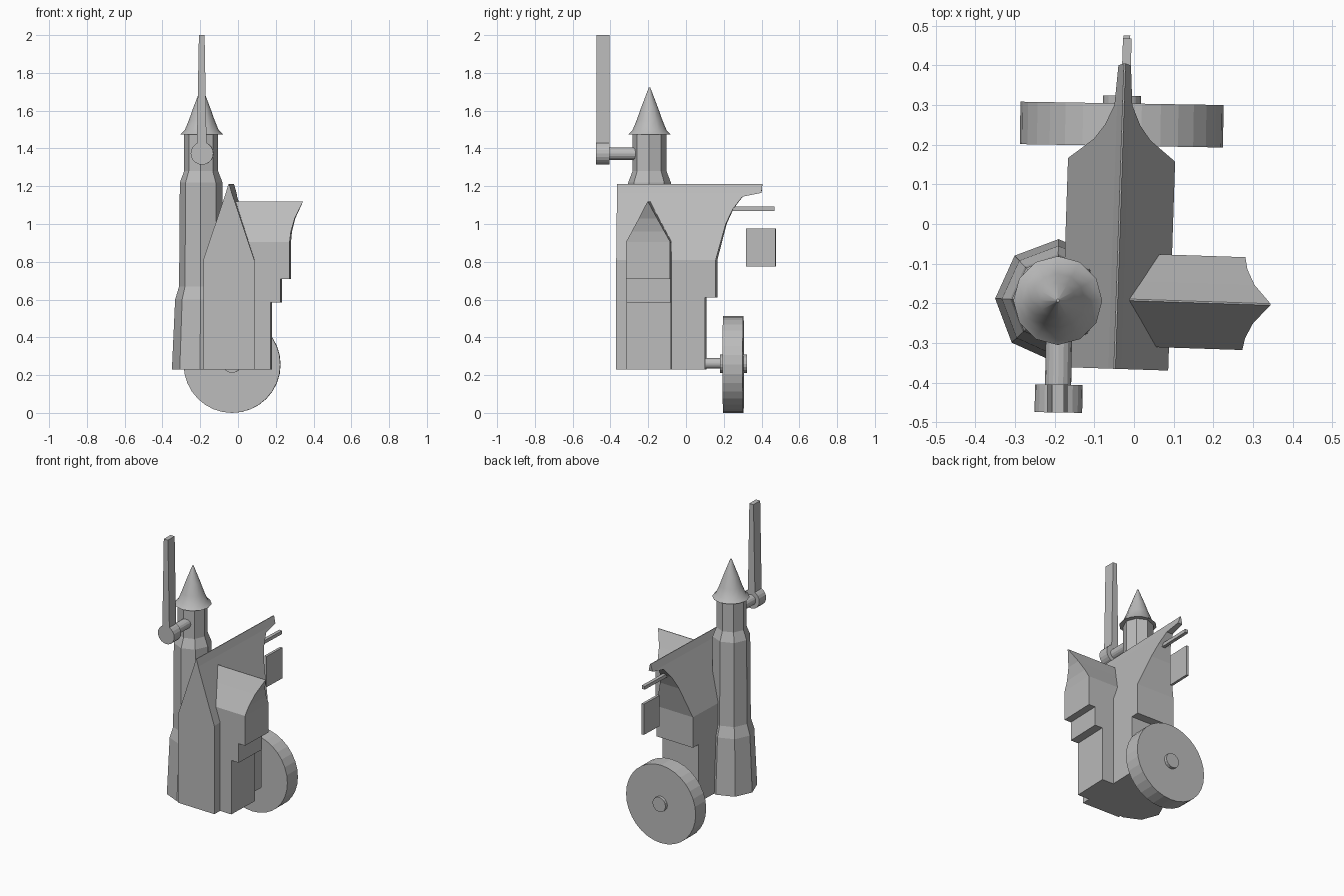
import bpy, bmesh, math
from mathutils import Matrix, Vector

if "Cube" in bpy.data.objects:
    bpy.data.objects.remove(bpy.data.objects["Cube"])

TURN = math.radians(-1.9)          # whole building sits slightly turned
stone = bpy.data.materials.new("plain grey")
stone.diffuse_color = (0.5, 0.5, 0.5, 1)
stone.use_nodes = True
stone.node_tree.nodes["Principled BSDF"].inputs["Base Color"].default_value = stone.diffuse_color


def finish(name, bm, loc=(0, 0, 0), turn=0.0, smooth=False):
    bmesh.ops.recalc_face_normals(bm, faces=bm.faces)
    me = bpy.data.meshes.new(name)
    bm.to_mesh(me)
    bm.free()
    me.materials.append(stone)
    ob = bpy.data.objects.new(name, me)
    ob.location = loc
    ob.rotation_euler.z = turn
    bpy.context.collection.objects.link(ob)
    if smooth:
        bpy.ops.object.select_all(action='DESELECT')
        ob.select_set(True)
        bpy.context.view_layer.objects.active = ob
        bpy.ops.object.shade_smooth_by_angle(angle=math.radians(35))
    return ob


def loft(rings):
    """Skin a stack of equal-length point rings and cap both ends."""
    bm = bmesh.new()
    vs = [[bm.verts.new(p) for p in r] for r in rings]
    n = len(vs[0])
    for a, b in zip(vs, vs[1:]):
        for i in range(n):
            j = (i + 1) % n
            bm.faces.new((a[i], a[j], b[j], b[i]))
    bm.faces.new(vs[0])
    bm.faces.new(vs[-1])
    return bm


def gabled(name, levels, start, loc, turn):
    """House block along local +y; levels are (z, half width, end y)."""
    rings = [[(-w, start, z), (w, start, z), (w, e, z), (-w, e, z)]
             for z, w, e in levels]
    return finish(name, loft(rings), loc, turn)


def lathe(name, profile, sides, loc, turn=0.0, smooth=False):
    rings = [[(r * math.cos(2 * math.pi * i / sides),
               r * math.sin(2 * math.pi * i / sides), z) for i in range(sides)]
             for r, z in profile]
    return finish(name, loft(rings), loc, turn, smooth)


def rod(name, x, z, r, y0, y1, sides):
    """Cylinder lying along y."""
    bm = bmesh.new()
    bmesh.ops.create_cone(bm, cap_ends=True, segments=sides, radius1=r,
                          radius2=r, depth=y1 - y0,
                          matrix=Matrix.Rotation(math.pi / 2, 4, 'X'))
    return finish(name, bm, (x, (y0 + y1) / 2, z), TURN / 2)


def box(name, lo, hi):
    lo, hi = Vector(lo), Vector(hi)
    bm = bmesh.new()
    bmesh.ops.create_cube(bm, size=1, matrix=Matrix.Diagonal((*(hi - lo), 1)))
    return finish(name, bm, (lo + hi) / 2, TURN)


def roof_half(z, half, eave, ridge):
    return max(0.002, half * min(1, (ridge - z) / (ridge - eave)))


# main hall with stepped overhang and flared back gable
hall = [(0.23, 0.105), (0.61, 0.105), (0.61, 0.162), (0.81, 0.162), (1.0, 0.213),
        (1.08, 0.25), (1.145, 0.30), (1.165, 0.40), (1.212, 0.405)]
gabled("main_hall", [(z, roof_half(z, 0.135, 0.81, 1.212), e + 0.19) for z, e in hall],
       -0.175, (-0.043, -0.19, 0), TURN)

# side wing pointing to +x, stepped underneath
wing = [(0.23, 0.175), (0.585, 0.175), (0.585, 0.23), (0.71, 0.23), (0.71, 0.277),
        (0.905, 0.277), (0.96, 0.283), (1.03, 0.302), (1.118, 0.344)]
gabled("side_wing", [(z, roof_half(z, 0.117, 0.905, 1.118), e + 0.043) for z, e in wing],
       0.0, (-0.043, -0.19, 0), TURN - math.pi / 2)

# octagonal tower and its flared roof
lathe("tower", [(0.155, 0.23), (0.138, 0.6), (0.117, 0.67), (0.113, 1.22),
                (0.09, 1.28), (0.09, 1.48)], 8, (-0.195, -0.193, 0), TURN)
lathe("tower_roof", [(0.112, 1.475), (0.09, 1.497), (0.068, 1.55),
                     (0.045, 1.615), (0.004, 1.722)], 12, (-0.192, -0.193, 0), 0, True)

# windmill axle, hub and single tapered blade
rod("windmill_axle", -0.19, 1.372, 0.033, -0.42, -0.24, 16)
rod("windmill_hub", -0.19, 1.374, 0.06, -0.475, -0.405, 20)
blade = [[(-w, -0.035, z), (w, -0.035, z), (w, 0.035, z), (-w, 0.035, z)]
         for w, z in ((0.026, 1.40), (0.015, 2.0))]
finish("windmill_blade", loft(blade), (-0.192, -0.44, 0))

# water wheel on its axle
rod("wheel_axle", -0.03, 0.262, 0.028, 0.07, 0.22, 16)
rod("wheel_hub", -0.031, 0.26, 0.048, 0.18, 0.323, 16)
rod("water_wheel", -0.031, 0.256, 0.256, 0.197, 0.304, 32)

# hanging sign and its beam at the back
box("sign_beam", (-0.032, 0.21, 1.07), (-0.010, 0.468, 1.092))
box("sign_board", (-0.029, 0.318, 0.775), (-0.012, 0.475, 0.977))
